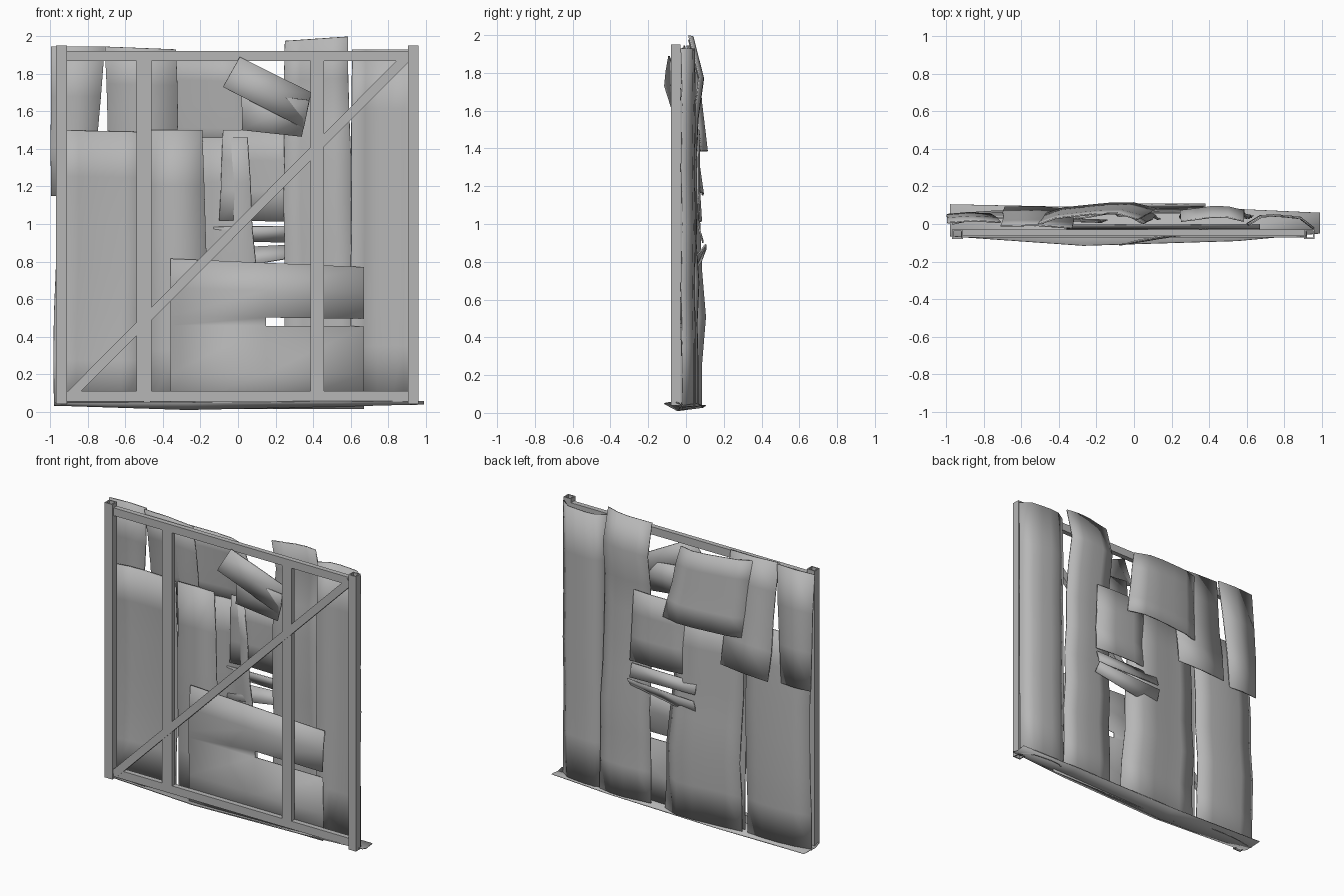
import bpy, math, random
from mathutils import Vector

random.seed(4)
cube = bpy.data.objects.get("Cube")
if cube:
    bpy.data.objects.remove(cube)

steel = bpy.data.materials.new("plain_grey_steel")
steel.use_nodes = True
GREY = (0.47, 0.47, 0.47, 1)
steel.diffuse_color = GREY
steel.node_tree.nodes["Principled BSDF"].inputs["Base Color"].default_value = GREY


def add_mesh(name, verts, faces):
    mesh = bpy.data.meshes.new(name)
    mesh.from_pydata(verts, [], faces)
    mesh.materials.append(steel)
    obj = bpy.data.objects.new(name, mesh)
    bpy.context.collection.objects.link(obj)
    return obj


def box(name, low, high):
    verts = [(x, y, z) for x in (low[0], high[0]) for y in (low[1], high[1]) for z in (low[2], high[2])]
    faces = [(0, 1, 3, 2), (4, 6, 7, 5), (0, 4, 5, 1), (2, 3, 7, 6), (0, 2, 6, 4), (1, 5, 7, 3)]
    return add_mesh(name, verts, faces)


def bent_grid(name, rows, thickness=0.008, hole=None):
    """Thin smooth-shaded plate through rows of points, with one cell left open if asked."""
    n = len(rows[0])
    verts = [p for row in rows for p in row]
    faces = [(r * n + c, r * n + c + 1, (r + 1) * n + c + 1, (r + 1) * n + c)
             for r in range(len(rows) - 1) for c in range(n - 1) if (r, c) != hole]
    obj = add_mesh(name, verts, faces)
    mod = obj.modifiers.new("thickness", "SOLIDIFY")
    mod.thickness = thickness
    mod.offset = 0
    bpy.ops.object.select_all(action="DESELECT")
    bpy.context.view_layer.objects.active = obj
    obj.select_set(True)
    bpy.ops.object.shade_smooth_by_angle(angle=math.radians(40))
    return obj


def sheet(name, corners, depths, bow=(0, 0.005, 0), wobble=0.006):
    """Warped sheet: corners run bl, br, tr, tl in x-z; depths run bottom to top; bow runs across."""
    bl, br, tr, tl = (Vector(c) for c in corners)
    rows = []
    for r, depth in enumerate(depths):
        v = r / (len(depths) - 1)
        left, right = bl.lerp(tl, v), br.lerp(tr, v)
        shift = random.uniform(-wobble, wobble) if 0 < v < 1 else 0
        row = []
        for c, extra in enumerate(bow):
            p = left.lerp(right, c / (len(bow) - 1))
            row.append((p.x + shift, depth + extra, p.y))
        rows.append(row)
    return bent_grid(name, rows)


# Hollow square end posts
for side, x0, x1 in (("right", -0.97, -0.91), ("left", 0.905, 0.962)):
    y0, y1, z0, z1, t = -0.08, -0.028, 0.04, 1.95, 0.008
    outer = [(x0, y0), (x1, y0), (x1, y1), (x0, y1)]
    inner = [(x0 + t, y0 + t), (x1 - t, y0 + t), (x1 - t, y1 - t), (x0 + t, y1 - t)]
    verts = [(x, y, z) for ring, z in ((outer, z0), (outer, z1), (inner, z1), (inner, z0)) for x, y in ring]
    faces = [(4 * k + i, 4 * k + (i + 1) % 4, 4 * ((k + 1) % 4) + (i + 1) % 4, 4 * ((k + 1) % 4) + i)
             for k in range(4) for i in range(4)]
    add_mesh(side + "_post", verts, faces)

# Rails and uprights
box("top_rail", (-0.92, -0.065, 1.868), (0.92, -0.03, 1.922))
box("bottom_rail", (-0.92, -0.065, 0.055), (0.92, -0.03, 0.11))
box("right_upright", (-0.54, -0.065, 0.1), (-0.46, -0.032, 1.875))
box("left_upright", (0.385, -0.065, 0.1), (0.457, -0.032, 1.875))

# Diagonal brace
start, end = Vector((-0.905, 0.075)), Vector((0.905, 1.895))
length = (end - start).length
brace = box("diagonal_brace", (-length / 2, -0.016, -0.025), (length / 2, 0.016, 0.025))
brace.location = ((start.x + end.x) / 2, -0.055, (start.y + end.y) / 2)
brace.rotation_euler.y = -math.atan2(end.y - start.y, end.x - start.x)

# Tall back sheets on the left half
sheet("left_outer_sheet", ((0.6, 0.035), (0.955, 0.035), (0.96, 1.93), (0.61, 1.93)),
      (0.035, 0.035, 0.03, 0.035, 0.03, 0.035, 0.03), (-0.035, 0.008, 0.013, 0.008, 0.0, -0.055), 0.003)
sheet("left_inner_sheet", ((0.24, 0.04), (0.635, 0.04), (0.585, 1.998), (0.25, 1.975)),
      (0.05, 0.05, 0.045, 0.055, 0.04, 0.045, 0.04, 0.05, 0.08, 0.025), (-0.01, 0.0, 0.012, 0.01, -0.01))

# Broad lower sheets on the right half
sheet("right_outer_sheet", ((-0.98, 0.03), (-0.5, 0.03), (-0.49, 1.49), (-0.97, 1.5)),
      (0.045, 0.05, 0.06, 0.05, 0.05, 0.035, 0.025), (-0.025, 0.0, 0.008, 0.005, -0.01))
sheet("right_inner_liner", ((-0.47, 0.04), (-0.14, 0.04), (-0.19, 1.5), (-0.47, 1.5)),
      (0.02, 0.02, 0.015, 0.01, 0.015, 0.01), wobble=0.002)
sheet("centre_sheet", ((-0.46, 0.03), (0.14, 0.03), (0.05, 1.46), (-0.46, 1.46)),
      (0.06, 0.06, 0.08, 0.06, 0.05, 0.045, 0.035), (-0.02, -0.01, 0.0, 0.018, 0.022, -0.035))

# Overlapping upper patches
sheet("centre_patch", ((-0.1, 1.02), (0.38, 1.01), (0.36, 1.5), (-0.08, 1.5)),
      (0.075, 0.065, 0.065, 0.06), (-0.02, 0.004, 0.006, -0.003))
sheet("right_corner_patch", ((-0.995, 1.15), (-0.77, 1.15), (-0.71, 1.945), (-0.995, 1.945)),
      (0.055, 0.05, 0.035, 0.012), (-0.005, 0.005, -0.003))
sheet("right_upper_patch", ((-0.69, 1.15), (-0.32, 1.17), (-0.33, 1.93), (-0.71, 1.945)),
      (0.088, 0.06, 0.035, 0.015, -0.01), (0, 0.003, -0.012))
sheet("centre_upper_patch", ((-0.5, 1.385), (0.12, 1.385), (0.02, 1.88), (-0.53, 1.91)),
      (0.09, 0.075, 0.06, 0.05, 0.035), (-0.045, -0.005, 0.008, 0.02, 0.022, -0.01))

# Creased strips across the gap
sheet("gap_strip_upper", ((-0.13, 0.91), (0.37, 0.9), (0.37, 0.99), (-0.13, 0.985)),
      (0.09, 0.065), (0, 0, 0), 0)
sheet("gap_strip_lower", ((-0.13, 0.75), (0.38, 0.835), (0.38, 0.893), (-0.13, 0.868)),
      (0.06, 0.105), (0, 0, 0), 0)

# Front panel with a slit
panel_rows = [[(x, y, left + (right - left) * (x + 0.36) / 1.03) for x in (-0.36, 0.15, 0.67)]
              for y, left, right in ((-0.022, 0.015, 0.015), (-0.018, 0.2, 0.2), (-0.026, 0.46, 0.455),
                                     (-0.028, 0.508, 0.495), (-0.022, 0.66, 0.63), (-0.005, 0.815, 0.77))]
bent_grid("front_panel", panel_rows, hole=(2, 1))

# Loose scraps at the top
sheet("folded_scrap", ((-0.08, 1.73), (0.35, 1.51), (0.39, 1.7), (0.01, 1.89)),
      (-0.112, -0.104, -0.09), (0, 0.035, 0.065), 0)
sheet("small_scrap", ((0.02, 1.5), (0.34, 1.465), (0.38, 1.66), (0.02, 1.7)),
      (-0.05, -0.045, -0.055), (0, 0, 0), 0)

# Creased plate lying along the floor
xs = (-0.98, -0.27, 0.55, 0.99)
front = zip(xs, (-0.065, -0.115, -0.09, -0.05), (0.05, 0.05, 0.055, 0.055))
middle = zip(xs, (-0.02, -0.045, -0.03, -0.01), (0.035, 0.012, 0.03, 0.042))
back = zip(xs, (0.105, 0.09, 0.08, 0.06), (0.04, 0.03, 0.04, 0.05))
bent_grid("floor_plate", [list(front), list(middle), list(back)], 0.006)
